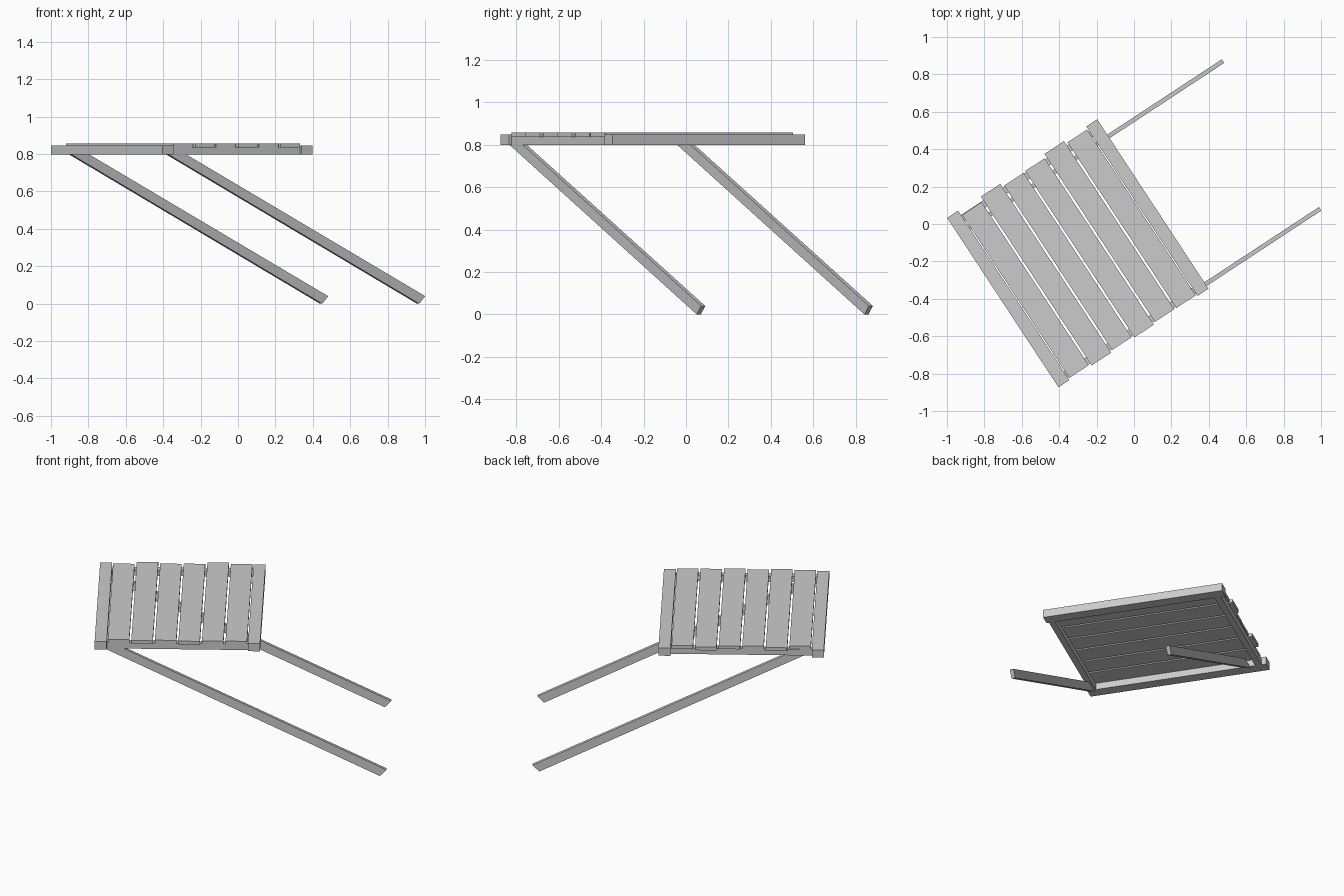
import bpy
from math import radians
from mathutils import Matrix

if "Cube" in bpy.data.objects:
    bpy.data.objects.remove(bpy.data.objects["Cube"])

# Work in the table's own axes (a across the slats, b along them), then turn
TURN = Matrix.Rotation(radians(33.3), 4, 'Z')


def prism(name, profile, b0, b1):
    """Extrude an (a, z) outline from b0 to b1."""
    n = len(profile)
    verts = [TURN @ Matrix.Translation((a, b, z)).to_translation()
             for b in (b0, b1) for a, z in profile]
    faces = [tuple(range(n)), tuple(range(2 * n - 1, n - 1, -1))]
    faces += [(i, i + n, (i + 1) % n + n, (i + 1) % n) for i in range(n)]
    mesh = bpy.data.meshes.new(name)
    mesh.from_pydata(verts, [], faces)
    mesh.update()
    obj = bpy.data.objects.new(name, mesh)
    bpy.context.collection.objects.link(obj)
    return obj


def box(name, a0, a1, b0, b1, z0, z1):
    return prism(name, [(a0, z0), (a1, z0), (a1, z1), (a0, z1)], b0, b1)


A0, A1, B0, B1 = -0.817, 0.143, -0.508, 0.576
RAIL = 0.07
Z0, Z_APRON, Z_RAIL, Z_TOP = 0.797, 0.835, 0.847, 0.856

# Long side rails
box("left_rail", A0, A0 + RAIL, B0, B1, Z0, Z_RAIL)
box("right_rail", A1 - RAIL, A1, B0, B1, Z0, Z_RAIL)

# End aprons carrying the slats
box("front_apron", A0 + RAIL, A1 - RAIL, -0.493, -0.455, Z0, Z_APRON)
box("back_apron", A0 + RAIL, A1 - RAIL, 0.510, 0.548, Z0, Z_APRON)

# Six slats with slightly uneven ends
ends = [(-0.498, 0.545), (-0.508, 0.572), (-0.499, 0.553),
        (-0.508, 0.556), (-0.499, 0.576), (-0.500, 0.560)]
pitch = (A1 - A0 - 2 * RAIL) / len(ends)
for i, (b0, b1) in enumerate(ends):
    a = A0 + RAIL + i * pitch
    box(f"slat_{i + 1}", a + 0.006, a + pitch - 0.006, b0, b1, Z_APRON, Z_TOP)

# Two slanting legs, hung from the left rail and cut off obliquely at the foot
leg = [(-0.765, Z0), (0.838, 0.0), (0.876, 0.04), (-0.651, Z0)]
prism("back_leg", leg, 0.455, 0.478)
prism("front_leg", leg, -0.490, -0.467)
